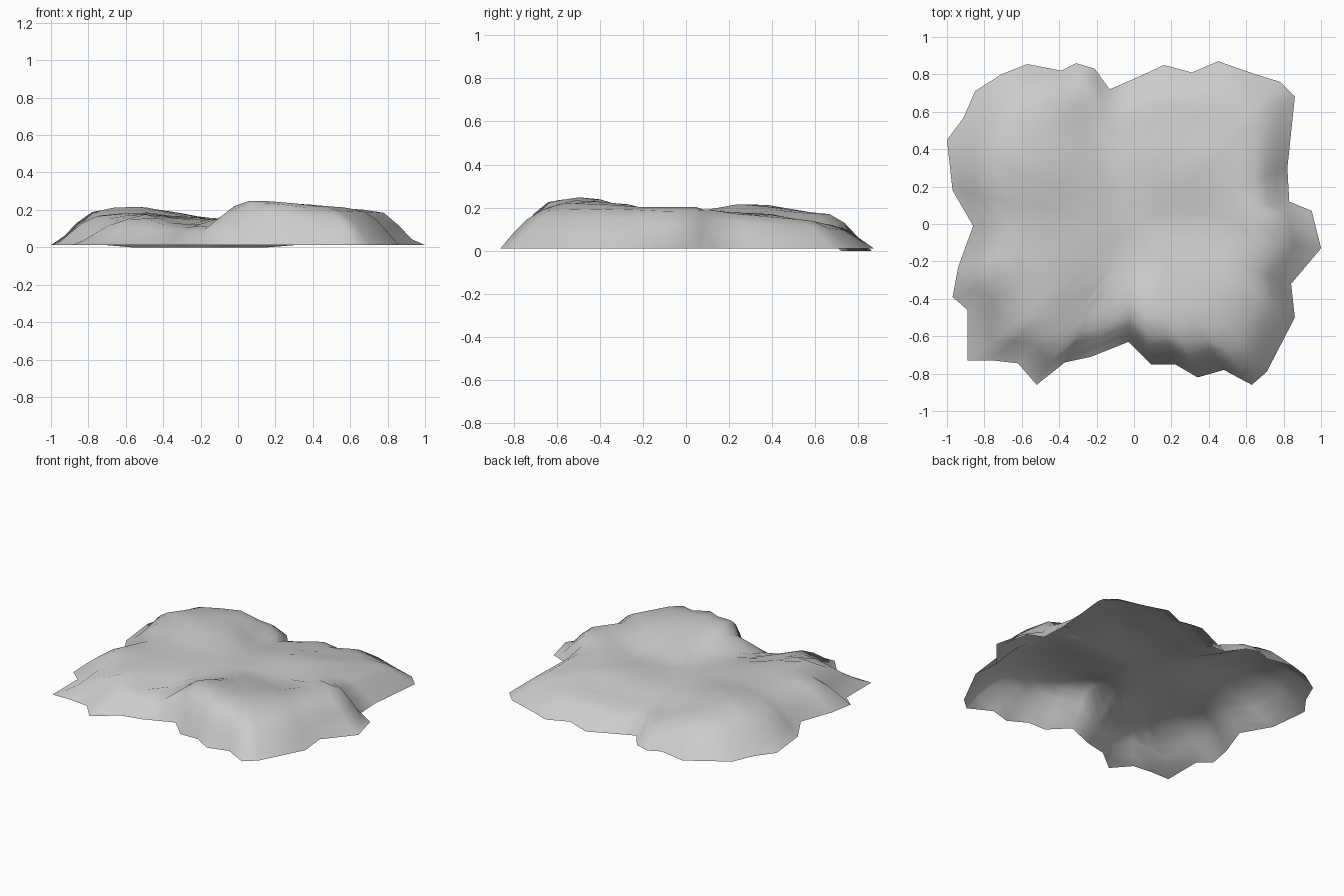
import bpy, bmesh, math

# Ragged ground outline, counter-clockwise from the right tip
OUTLINE = [
    (1.0, -.13), (.95, .07), (.83, .12), (.82, .30), (.86, .68), (.78, .76),
    (.62, .81), (.45, .87), (.31, .81), (.16, .85), (.02, .785), (-.13, .72), (-.21, .83),
    (-.31, .86), (-.39, .82), (-.57, .855), (-.71, .80), (-.85, .71),
    (-.91, .57), (-1.0, .45), (-.97, .18), (-.86, -.01), (-.94, -.23),
    (-.97, -.39), (-.89, -.46), (-.89, -.73), (-.75, -.73), (-.62, -.745),
    (-.52, -.86), (-.37, -.74), (-.23, -.71), (-.03, -.63), (.09, -.75),
    (.22, -.75), (.34, -.82), (.48, -.78), (.63, -.86), (.71, -.79),
    (.86, -.50), (.84, -.32)]

# Hilltops and hollows: x, y, height
KNOLLS = [
    (.09, -.50, .26), (.28, -.50, .235), (.45, -.45, .23), (.55, -.66, .19),
    (.70, -.27, .20), (.73, .06, .205), (.71, .40, .165), (.64, .62, .145),
    (.28, .02, .145), (0, .04, .145), (.40, .28, .175), (.12, .30, .165),
    (.25, .62, .12), (.45, .72, .13), (-.10, .50, .10), (-.06, .25, .135),
    (-.22, .08, .165), (-.14, -.20, .15), (-.20, -.58, .085), (-.57, .28, .225),
    (-.55, .62, .18), (-.76, .40, .20), (-.33, .28, .19), (-.55, -.10, .18),
    (-.52, -.48, .195), (-.34, -.55, .13), (-.76, -.55, .105), (-.77, -.2, .18),
    (-.76, .05, .155), (.22, -.25, .195), (-.32, -.05, .165)]

# Rings from rim to centre: scale, share of the full height
RINGS = [(1, 0), (.93, .40), (.86, .74), (.78, .95), (.66, 1), (.53, 1),
         (.40, 1), (.27, 1), (.14, 1)]
RIM = .012


def height(x, y):
    total = weight = 1e-12
    for kx, ky, kz in KNOLLS:
        w = math.exp(-((x - kx) ** 2 + (y - ky) ** 2) / (2 * .11 ** 2))
        total += w * kz
        weight += w
    return total / weight


def softness(x, y):
    """Slopes are cliff-like at the front right and left flank, else gentler."""
    if y < -.6:
        return 1.0 if x > -.1 else 1.5
    if x > .9:
        return 2.0
    if x < -.85:
        return .9 if -.42 < y < .1 else 1.5
    return 1.1


# Open terrain shell
bm = bmesh.new()
rings = []
for scale, share in RINGS:
    ring = []
    for px, py in OUTLINE:
        x, y = px * scale, py * scale
        # the back rim dips to the ground
        base = 0 if py > .71 and -.6 < px < .2 else RIM
        rise = share ** softness(px, py)
        ring.append(bm.verts.new((x, y, base + (height(x, y) - base) * rise)))
    rings.append(ring)
centre = bm.verts.new((0, 0, height(0, 0)))

n = len(OUTLINE)
for outer, inner in zip(rings, rings[1:]):
    for i in range(n):
        j = (i + 1) % n
        bm.faces.new((outer[i], outer[j], inner[j], inner[i]))
for i in range(n):
    bm.faces.new((rings[-1][i], rings[-1][(i + 1) % n], centre))

mesh = bpy.data.meshes.new("terrain_mound")
bm.to_mesh(mesh)
bm.free()
mound = bpy.data.objects.new("terrain_mound", mesh)
bpy.context.collection.objects.link(mound)
for poly in mesh.polygons:
    poly.use_smooth = True
